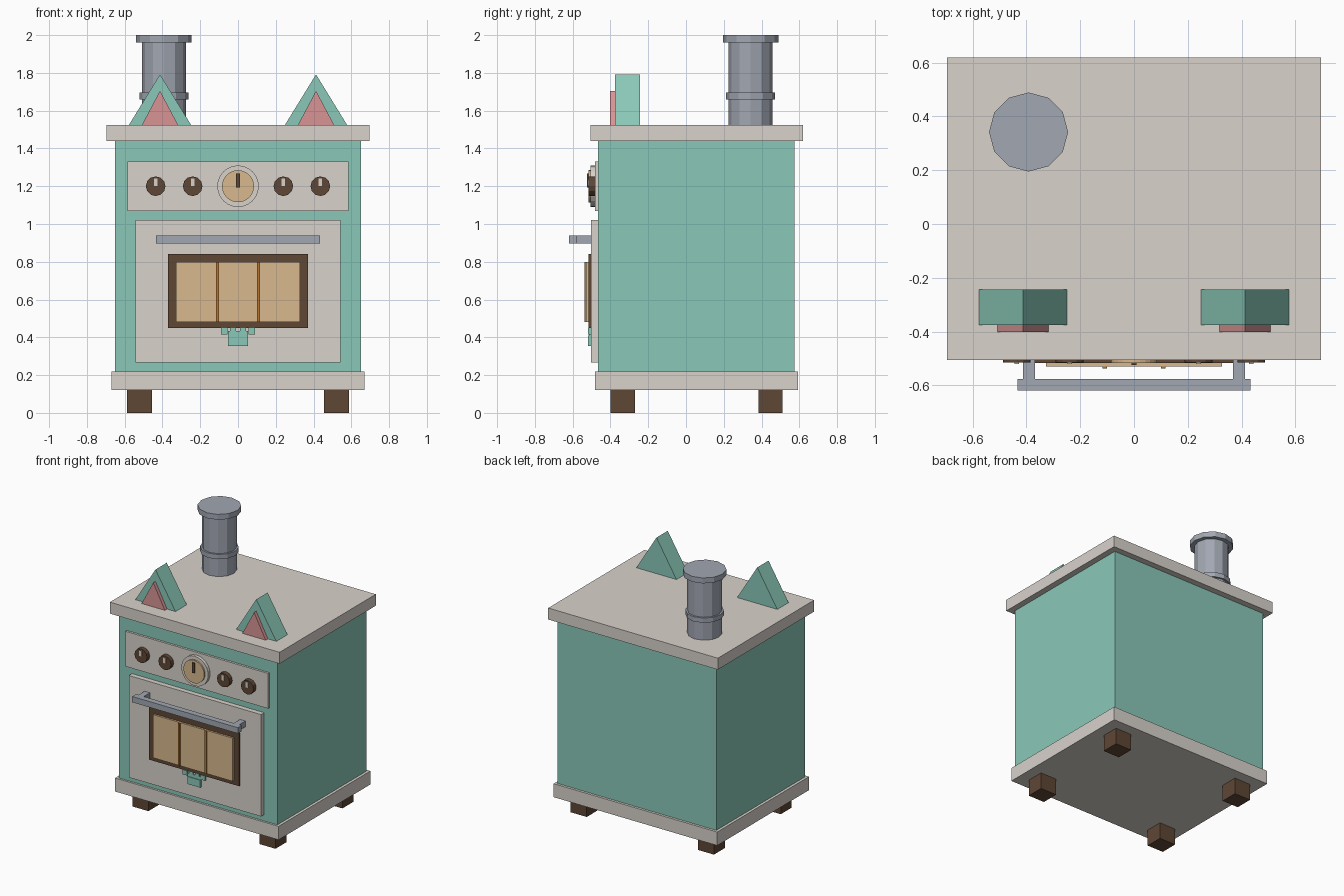
import bpy, math
from mathutils import Matrix

if "Cube" in bpy.data.objects:
    bpy.data.objects.remove(bpy.data.objects["Cube"])


def material(name, rgb):
    def lin(c):
        c /= 255
        return c / 12.92 if c <= 0.04045 else ((c + 0.055) / 1.055) ** 2.4
    m = bpy.data.materials.new(name)
    m.diffuse_color = (*[lin(c) for c in rgb], 1)
    m.use_nodes = True
    m.node_tree.nodes["Principled BSDF"].inputs["Base Color"].default_value = m.diffuse_color
    return m


TEAL = material("teal enamel", (138, 200, 184))
CREAM = material("warm grey trim", (216, 210, 203))
BROWN = material("dark brown", (94, 71, 53))
TAN = material("tan glass", (216, 184, 140))
PINK = material("pink", (216, 148, 148))
STEEL = material("steel grey", (161, 167, 178))
AMBER = material("amber", (181, 116, 48))


def mesh(name, verts, faces, mat):
    me = bpy.data.meshes.new(name)
    me.from_pydata(verts, [], faces)
    me.materials.append(mat)
    ob = bpy.data.objects.new(name, me)
    bpy.context.collection.objects.link(ob)
    return ob


def prism(name, outline, y0, y1, mat):
    """Extrude an (x, z) outline, counter-clockwise from the front, y0 to y1."""
    n = len(outline)
    verts = [(x, y0, z) for x, z in outline] + [(x, y1, z) for x, z in outline]
    faces = [tuple(range(n)), tuple(reversed(range(n, 2 * n)))]
    faces += [((i + 1) % n, i, n + i, n + (i + 1) % n) for i in range(n)]
    return mesh(name, verts, faces, mat)


def box(name, x0, x1, y0, y1, z0, z1, mat):
    return prism(name, [(x0, z0), (x1, z0), (x1, z1), (x0, z1)], y0, y1, mat)


def disc(name, x, z, r, y0, y1, n, mat):
    pts = [(x + r * math.cos(2 * math.pi * i / n), z + r * math.sin(2 * math.pi * i / n))
           for i in range(n)]
    return prism(name, pts, y0, y1, mat)


def pipe(name, r, z0, z1, mat):
    """Upright 12-sided cylinder at the chimney position."""
    ob = disc(name, 0, 0, r, -z1, -z0, 12, mat)
    ob.data.transform(Matrix.Translation((-0.392, 0.342, 0)) @ Matrix.Rotation(-math.pi / 2, 4, 'X'))
    return ob


# Cabinet
box("body", -0.65, 0.65, -0.467, 0.574, 0.21, 1.45, TEAL)
box("base_slab", -0.67, 0.67, -0.482, 0.592, 0.12, 0.22, CREAM)
box("top_slab", -0.695, 0.695, -0.506, 0.62, 1.44, 1.525, CREAM)

# Feet
for side, sx in (("left", -0.521), ("right", 0.521)):
    for end, y in (("front", -0.335), ("back", 0.448)):
        box(f"{end}_{side}_foot", sx - 0.066, sx + 0.066, y - 0.064, y + 0.064, 0, 0.121, BROWN)

# Control panel, knobs and dial
box("control_panel", -0.585, 0.585, -0.483, -0.46, 1.07, 1.33, CREAM)
for i, x in enumerate((-0.436, -0.24, 0.24, 0.436)):
    disc(f"knob_{i + 1}", x, 1.2, 0.052, -0.515, -0.48, 12, BROWN)
    box(f"knob_mark_{i + 1}", x - 0.009, x + 0.009, -0.521, -0.513, 1.2, 1.24, CREAM)
disc("dial_ring", 0, 1.2, 0.11, -0.506, -0.48, 24, CREAM)
disc("dial_face", 0, 1.2, 0.085, -0.517, -0.5, 24, TAN)
box("dial_pointer", -0.01, 0.01, -0.525, -0.515, 1.193, 1.268, BROWN)

# Oven door and window
box("door", -0.542, 0.542, -0.504, -0.46, 0.267, 1.022, CREAM)
box("window_frame", -0.37, 0.37, -0.516, -0.5, 0.45, 0.84, BROWN)
box("window_glass", -0.327, 0.327, -0.53, -0.51, 0.48, 0.80, TAN)
for side, x in (("left", -0.109), ("right", 0.109)):
    box(f"{side}_window_bar", x - 0.008, x + 0.008, -0.538, -0.528, 0.48, 0.80, AMBER)

# Door handle
box("handle_bar", -0.433, 0.433, -0.62, -0.576, 0.897, 0.94, STEEL)
for side, x in (("left", -0.391), ("right", 0.391)):
    box(f"{side}_handle_post", x - 0.022, x + 0.022, -0.58, -0.5, 0.897, 0.94, STEEL)

# Paw badge under the window
box("paw_pad", -0.053, 0.053, -0.518, -0.5, 0.355, 0.41, TEAL)
box("paw_pad_top", -0.053, 0.053, -0.513, -0.5, 0.41, 0.433, TEAL)
for side, s in (("left", -1), ("right", 1)):
    box(f"{side}_outer_toe", s * 0.073 - 0.018, s * 0.073 + 0.018, -0.518, -0.5, 0.416, 0.45, TEAL)
    box(f"{side}_inner_toe", s * 0.026 - 0.016, s * 0.026 + 0.016, -0.515, -0.5, 0.433, 0.46, TEAL)

# Ears
for side, x in (("left", -0.413), ("right", 0.413)):
    prism(f"{side}_ear", [(x - 0.166, 1.522), (x + 0.166, 1.522), (x, 1.792)], -0.376, -0.244, TEAL)
    prism(f"{side}_inner_ear", [(x - 0.097, 1.522), (x + 0.097, 1.522), (x, 1.705)], -0.402, -0.37, PINK)

# Chimney
pipe("chimney_pipe", 0.117, 1.52, 1.97, STEEL)
pipe("chimney_ring", 0.13, 1.66, 1.695, STEEL)
pipe("chimney_cap", 0.147, 1.96, 2.0, STEEL)
